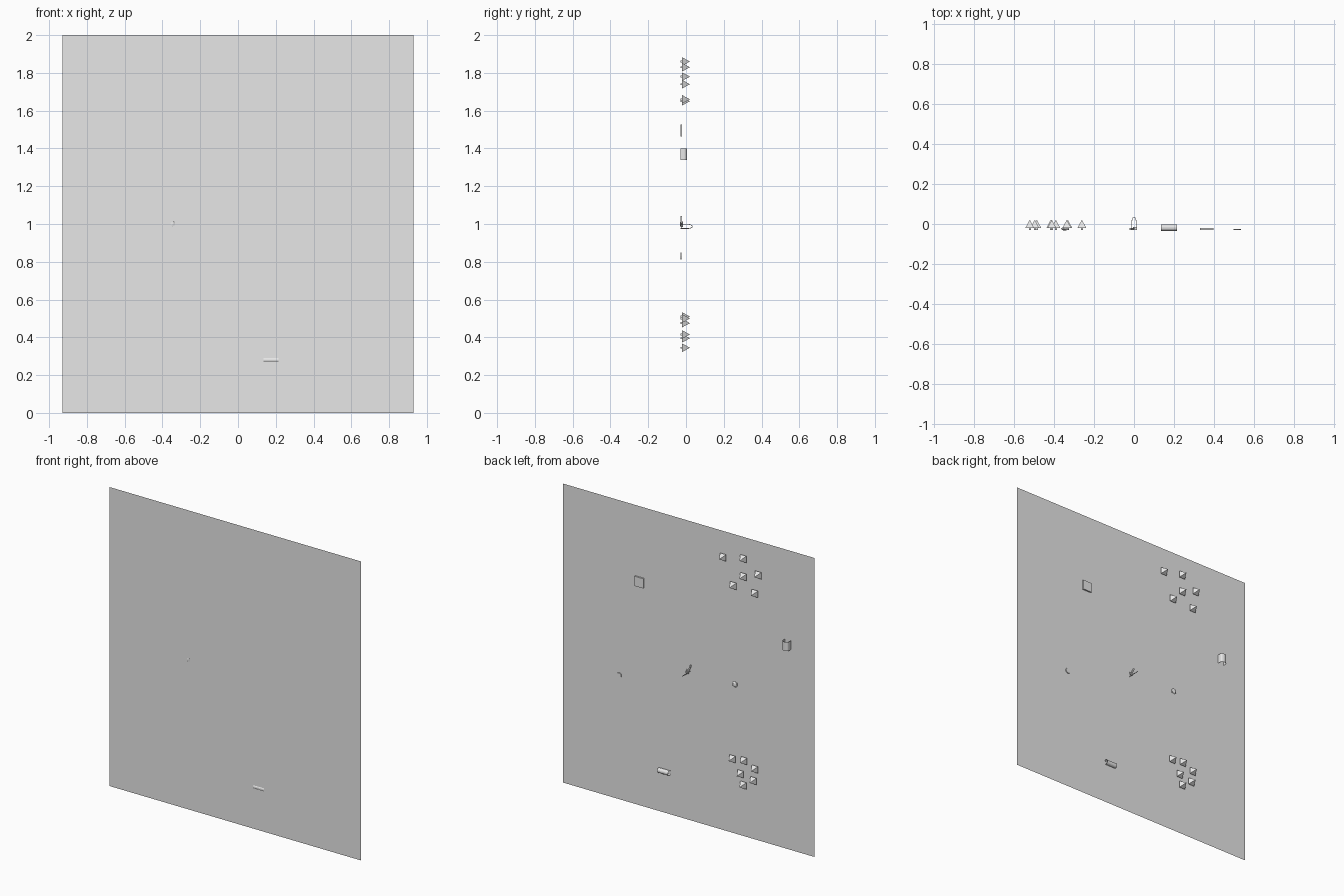
import bpy, bmesh, math
from mathutils import Matrix, Vector

cube = bpy.data.objects.get("Cube")
if cube:
    bpy.data.objects.remove(cube, do_unlink=True)

GROUND = -0.03  # the sheet stands upright; "up" for the pieces is +y

grey = bpy.data.materials.new("plain grey")
grey.use_nodes = True
colour = (0.8, 0.8, 0.8, 1)
grey.diffuse_color = colour
grey.node_tree.nodes["Principled BSDF"].inputs["Base Color"].default_value = colour


def finish(name, bm):
    mesh = bpy.data.meshes.new(name)
    bm.to_mesh(mesh)
    bm.free()
    mesh.materials.append(grey)
    obj = bpy.data.objects.new(name, mesh)
    bpy.context.collection.objects.link(obj)
    return obj


def add_box(bm, centre, size, turn=0.0):
    matrix = (Matrix.Translation(centre) @ Matrix.Rotation(turn, 4, "Y")
              @ Matrix.Diagonal((*size, 1)))
    bmesh.ops.create_cube(bm, size=1, matrix=matrix)


def add_cone(bm, centre, r1, r2, depth, sides, axis, spin=0.0, caps=True):
    turn = Vector((0, 0, 1)).rotation_difference(Vector(axis)).to_matrix().to_4x4()
    matrix = Matrix.Translation(centre) @ turn @ Matrix.Rotation(spin, 4, "Z")
    bmesh.ops.create_cone(bm, cap_ends=caps, segments=sides, radius1=r1,
                          radius2=r2, depth=depth, matrix=matrix)


# Ground sheet
bm = bmesh.new()
corners = [(-0.93, 0), (0.93, 0), (0.93, 2), (-0.93, 2)]
bm.faces.new([bm.verts.new((x, GROUND, z)) for x, z in corners])
finish("ground_sheet", bm)

# Trees: square pyramid crown on a short trunk, in two groves
groves = {
    "upper": [(-0.26, 1.83), (-0.41, 1.86), (-0.41, 1.74),
              (-0.52, 1.78), (-0.335, 1.66), (-0.495, 1.65)],
    "lower": [(-0.33, 0.5), (-0.415, 0.51), (-0.495, 0.475),
              (-0.39, 0.415), (-0.485, 0.395), (-0.41, 0.345)],
}
for grove, spots in groves.items():
    for i, (x, z) in enumerate(spots):
        bm = bmesh.new()
        add_cone(bm, (x, 0, z), 0.032, 0, 0.042, 4, (0, 1, 0), math.pi / 4)
        add_box(bm, (x, -0.025, z), (0.01, 0.01, 0.01))
        finish(f"{grove}_tree_{i + 1}", bm)

# Arched shelter, open at both ends
bm = bmesh.new()
profile = [(-0.022, GROUND)]
for i in range(9):
    a = math.pi * (1 - i / 8)
    profile.append((0.022 * math.cos(a), -0.008 + 0.014 * math.sin(a)))
profile.append((0.022, GROUND))
rows = [[bm.verts.new((x - 0.733, y, z)) for x, y in profile] for z in (1.34, 1.4)]
for i in range(len(profile) - 1):
    bm.faces.new((rows[0][i], rows[0][i + 1], rows[1][i + 1], rows[1][i]))
finish("arched_shelter", bm)

# Low square platform
bm = bmesh.new()
add_box(bm, (0.363, -0.025, 1.495), (0.066, 0.01, 0.065))
finish("square_platform", bm)

# Low round disc
bm = bmesh.new()
add_cone(bm, (0.515, -0.027, 0.83), 0.018, 0.018, 0.006, 12, (0, 1, 0))
finish("round_disc", bm)

# Hollow log, slightly sunk in the ground
bm = bmesh.new()
add_cone(bm, (0.175, -0.018, 0.28), 0.016, 0.016, 0.08, 16, (1, 0, 0), caps=False)
finish("hollow_log", bm)

# Boulder
bm = bmesh.new()
bmesh.ops.create_icosphere(bm, subdivisions=1, radius=0.021,
                           matrix=Matrix.Translation((-0.345, -0.024, 1.0))
                           @ Matrix.Diagonal((1, 0.45, 1, 1)))
finish("boulder", bm)

# Central climbing arch, turned diagonally
bm = bmesh.new()
path = [(-0.011, GROUND)]
for i in range(7):
    a = math.pi * (1 - i / 6)
    path.append((0.011 * math.cos(a), 0.012 + 0.022 * math.sin(a)))
path.append((0.011, GROUND))
points = [Vector((-s, y, 0.987 + s)) for s, y in path]
for p, q in zip(points, points[1:]):
    add_cone(bm, (p + q) / 2, 0.0015, 0.0015, (q - p).length, 6, (q - p).normalized())
finish("central_arch", bm)

# Ramp and steps beside the arch
bm = bmesh.new()
add_box(bm, (-0.01, -0.025, 1.02), (0.008, 0.008, 0.045), -0.4)
for i in range(3):
    add_box(bm, (0.004, -0.026 + i * 0.004, 1.0 - i * 0.006), (0.02, 0.006, 0.008))
finish("central_ramp", bm)
